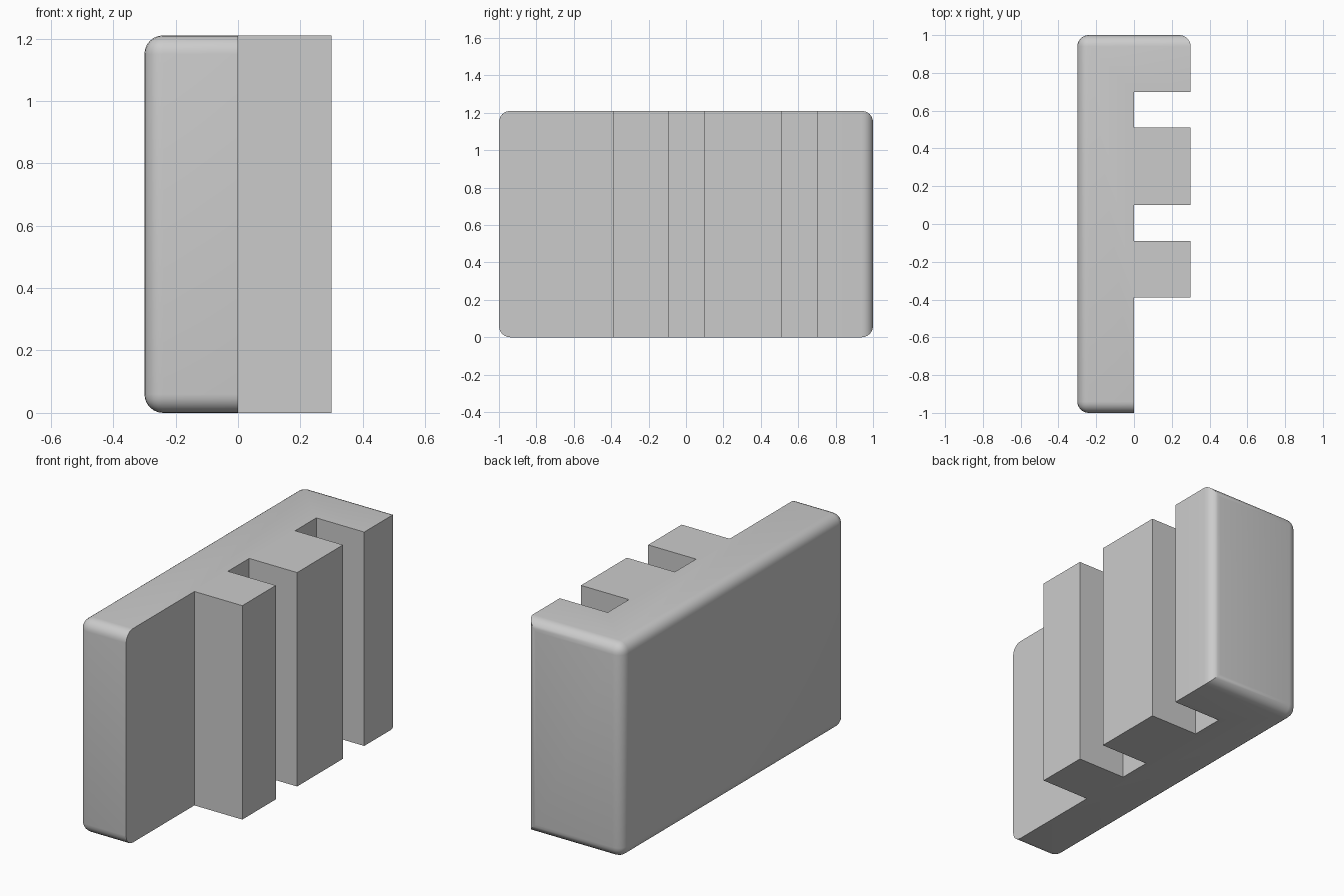
import bpy
import bmesh

if "Cube" in bpy.data.objects:
    bpy.data.objects.remove(bpy.data.objects["Cube"])

HEIGHT, RADIUS = 1.21, 0.06
LEFT, STEP, RIGHT = -0.3, 0.0, 0.3
TEETH = [(-0.39, -0.09), (0.10, 0.51), (0.70, 1.0)]

# Comb-shaped outline: flat backing strip with three teeth
outline = [(LEFT, -1.0), (STEP, -1.0)]
for start, end in TEETH:
    outline += [(STEP, start), (RIGHT, start), (RIGHT, end)]
    if end < 1.0:
        outline.append((STEP, end))
outline.append((LEFT, 1.0))

# Extrude the outline upwards
bm = bmesh.new()
base = bm.faces.new([bm.verts.new((x, y, 0)) for x, y in outline])
top = bmesh.ops.extrude_face_region(bm, geom=[base], use_keep_orig=True)
bmesh.ops.translate(bm, vec=(0, 0, HEIGHT),
                    verts=[v for v in top["geom"] if isinstance(v, bmesh.types.BMVert)])
bmesh.ops.recalc_face_normals(bm, faces=bm.faces[:])


def near(a, b):
    return abs(a - b) < 1e-4


def is_rounded(edge):
    a, b = (v.co for v in edge.verts)
    if near(a.z, b.z):  # rims along the back and both ends
        on_back = near(a.x, LEFT) and near(b.x, LEFT)
        on_end = near(abs(a.y), 1) and near(a.y, b.y)
        return on_back or on_end
    # upright outer corners
    return near(abs(a.y), 1) and not near(a.x, STEP)


# Round the outer edges, leaving the toothed side sharp
bmesh.ops.bevel(bm, geom=[e for e in bm.edges if is_rounded(e)], offset=RADIUS,
                offset_type='OFFSET', segments=6, profile=0.5,
                affect='EDGES', clamp_overlap=False)
bmesh.ops.recalc_face_normals(bm, faces=bm.faces[:])

mesh = bpy.data.meshes.new("toothed_block")
bm.to_mesh(mesh)
bm.free()
block = bpy.data.objects.new("toothed_block", mesh)
bpy.context.collection.objects.link(block)

# Plain grey finish
grey = bpy.data.materials.new("light_grey")
grey.diffuse_color = (0.6, 0.6, 0.6, 1)
grey.use_nodes = True
grey.node_tree.nodes["Principled BSDF"].inputs["Base Color"].default_value = grey.diffuse_color
mesh.materials.append(grey)

bpy.context.view_layer.objects.active = block
block.select_set(True)
bpy.ops.object.shade_smooth_by_angle(angle=0.52)
